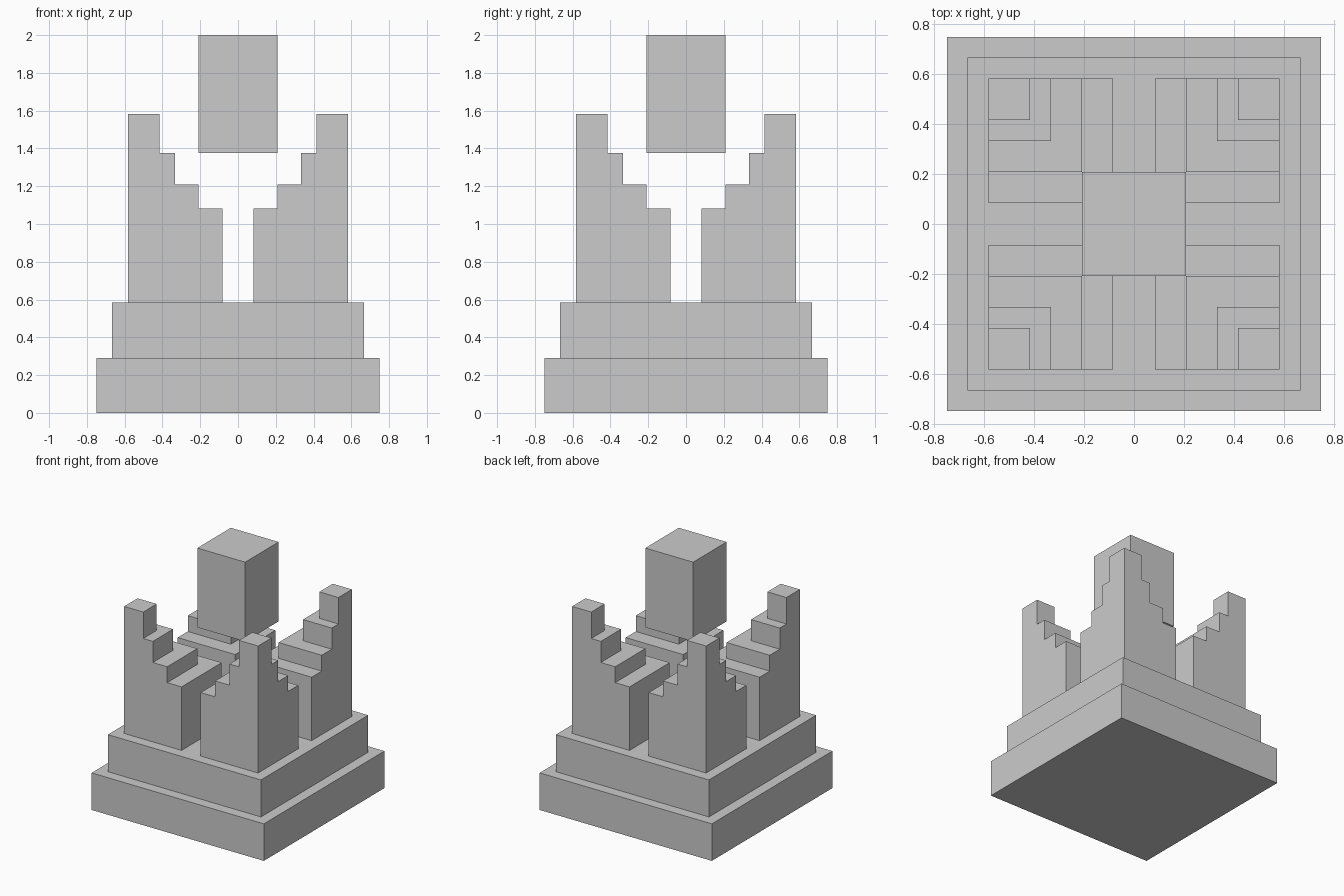
import bpy
import bmesh

if "Cube" in bpy.data.objects:
    bpy.data.objects.remove(bpy.data.objects["Cube"])

U = 1 / 24  # the whole model sits on a 1/24 grid


def finish(name, bm):
    bmesh.ops.remove_doubles(bm, verts=bm.verts, dist=1e-5)
    bmesh.ops.recalc_face_normals(bm, faces=bm.faces)
    mesh = bpy.data.meshes.new(name)
    bm.to_mesh(mesh)
    bm.free()
    obj = bpy.data.objects.new(name, mesh)
    bpy.context.collection.objects.link(obj)
    return obj


def block(name, half, z0, z1):
    bm = bmesh.new()
    bmesh.ops.create_cube(bm, size=1)
    for v in bm.verts:
        v.co.x *= 2 * half * U
        v.co.y *= 2 * half * U
        v.co.z = (z1 if v.co.z > 0 else z0) * U
    return finish(name, bm)


# Two-step plinth and floating centre block
block("base_slab", 18, 0, 7)
block("upper_slab", 16, 7, 14)
block("floating_block", 5, 33, 48)

# Corner tower: nested square steps (inner edge, top height) rising to the outer corner
OUT, BASE = 14, 14
STEPS = [(2, 26), (5, 29), (8, 33), (10, 38)]
bm = bmesh.new()


def face(points):
    bm.faces.new([bm.verts.new((x * U, y * U, z * U)) for x, y, z in points])


# Outer stepped walls
profile = [(OUT, BASE)]
low = BASE
for a, z in STEPS:
    profile += [(a, low), (a, z)]
    low = z
profile.append((OUT, low))
face([(p, OUT, z) for p, z in profile])
face([(OUT, p, z) for p, z in profile])

# Risers and treads
low = BASE
for i, (a, z) in enumerate(STEPS):
    face([(a, a, low), (OUT, a, low), (OUT, a, z), (a, a, z)])
    face([(a, a, low), (a, OUT, low), (a, OUT, z), (a, a, z)])
    if i + 1 < len(STEPS):
        b = STEPS[i + 1][0]
        tread = [(a, a), (OUT, a), (OUT, b), (b, b), (b, OUT), (a, OUT)]
    else:
        tread = [(a, a), (OUT, a), (OUT, OUT), (a, OUT)]
    face([(x, y, z) for x, y in tread])
    low = z
a = STEPS[0][0]
face([(a, a, BASE), (OUT, a, BASE), (OUT, OUT, BASE), (a, OUT, BASE)])

# Mirror to all four corners
towers = finish("corner_towers", bm)
mirror = towers.modifiers.new("mirror", 'MIRROR')
mirror.use_axis = (True, True, False)
mirror.use_mirror_merge = False
